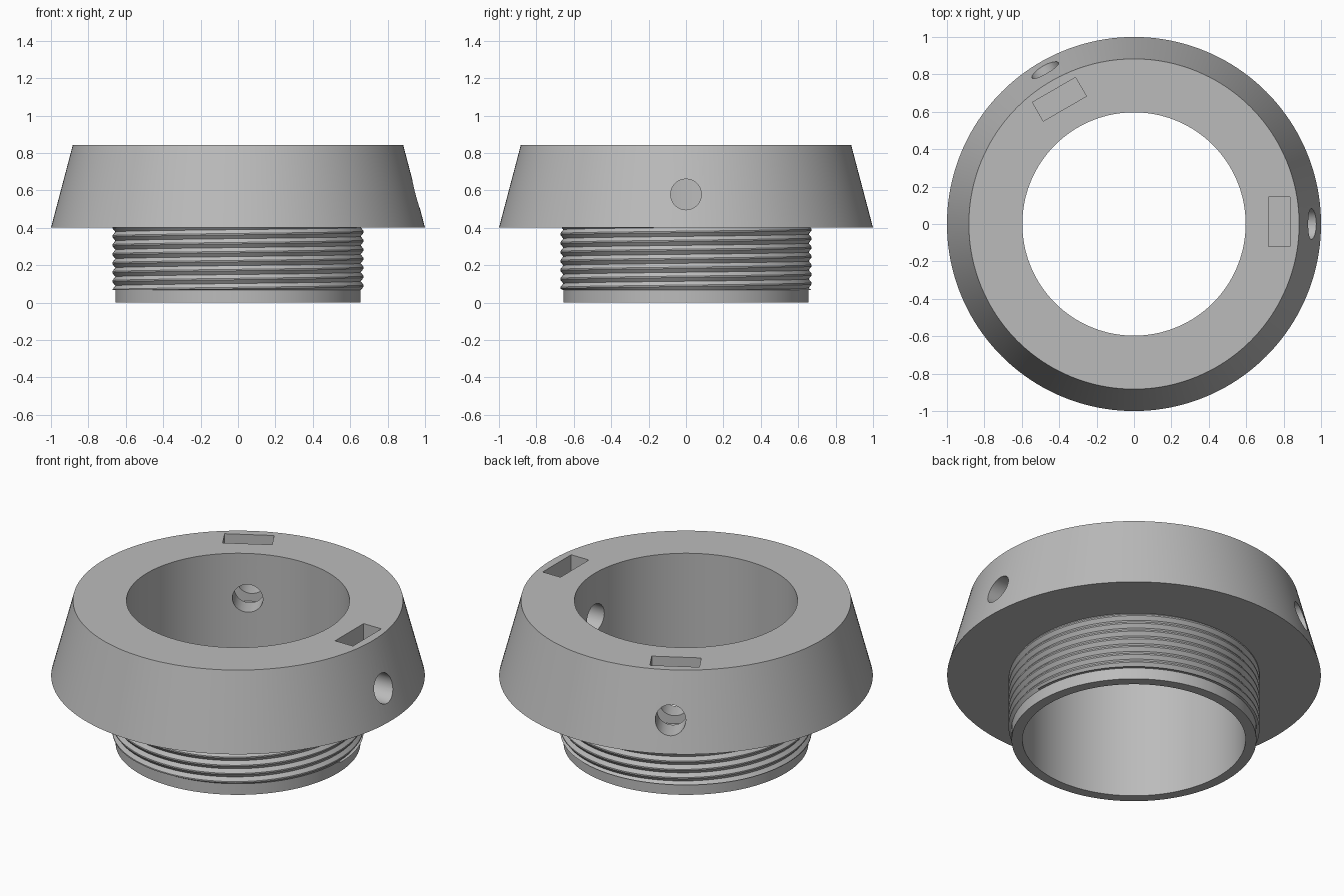
import bpy, bmesh
from math import cos, sin, pi, radians
from mathutils import Matrix

if "Cube" in bpy.data.objects:
    bpy.data.objects.remove(bpy.data.objects["Cube"])

SEGMENTS = 160
BORE, CORE = 0.597, 0.655

grey = bpy.data.materials.new("plain grey")
grey.use_nodes = True
grey.diffuse_color = (0.5, 0.5, 0.5, 1)
grey.node_tree.nodes["Principled BSDF"].inputs["Base Color"].default_value = (0.5, 0.5, 0.5, 1)


def add_object(name, bm):
    bmesh.ops.recalc_face_normals(bm, faces=bm.faces)
    mesh = bpy.data.meshes.new(name)
    bm.to_mesh(mesh)
    bm.free()
    mesh.materials.append(grey)
    obj = bpy.data.objects.new(name, mesh)
    bpy.context.collection.objects.link(obj)
    return obj


def activate(obj):
    bpy.ops.object.select_all(action='DESELECT')
    obj.select_set(True)
    bpy.context.view_layer.objects.active = obj


def lathe(name, profile):
    """Revolve a closed (radius, height) profile about z."""
    bm = bmesh.new()
    rings = []
    for i in range(SEGMENTS):
        a = 2 * pi * i / SEGMENTS
        rings.append([bm.verts.new((r * cos(a), r * sin(a), z)) for r, z in profile])
    n = len(profile)
    for i in range(SEGMENTS):
        a, b = rings[i], rings[(i + 1) % SEGMENTS]
        for j in range(n):
            k = (j + 1) % n
            bm.faces.new((a[j], b[j], b[k], a[k]))
    return add_object(name, bm)


def cut(target, cutter):
    mod = target.modifiers.new("cut", 'BOOLEAN')
    mod.object, mod.operation, mod.solver = cutter, 'DIFFERENCE', 'EXACT'
    activate(target)
    bpy.ops.object.modifier_apply(modifier=mod.name)
    bpy.data.objects.remove(cutter)


# Tapered collar with its hollow neck
body = lathe("collar_body", [(BORE, 0), (CORE, 0), (CORE, 0.40), (1.0, 0.40),
                             (0.883, 0.843), (BORE, 0.843)])

# Radial screw holes and the nut slots that meet them
for angle in (0, 120):
    turn = Matrix.Rotation(radians(angle), 4, 'Z')
    bm = bmesh.new()
    bmesh.ops.create_cone(bm, cap_ends=True, segments=48, radius1=0.082, radius2=0.082, depth=0.8,
                          matrix=turn @ Matrix.Translation((0.8, 0, 0.578)) @ Matrix.Rotation(pi / 2, 4, 'Y'))
    cut(body, add_object("hole_cutter", bm))
    bm = bmesh.new()
    bmesh.ops.create_cube(bm, size=1, matrix=turn @ Matrix.Translation((0.777, 0.012, 0.70))
                          @ Matrix.Diagonal((0.116, 0.266, 0.5, 1)))
    cut(body, add_object("slot_cutter", bm))

# Helical thread around the neck
PITCH, LOW, HIGH = 0.048, 0.066, 0.41
section = ((0, CORE + 0.001), (0.42, 0.672), (0.58, 0.672))
bm = bmesh.new()
columns = []
for i in range(SEGMENTS + 1):
    a = 2 * pi * i / SEGMENTS
    column = []
    for turn in range(-1, 8):
        for offset, r in section:
            z = LOW + PITCH * (turn + offset + i / SEGMENTS)
            column.append(bm.verts.new((r * cos(a), r * sin(a), min(max(z, LOW), HIGH))))
    columns.append(column)
for a, b in zip(columns, columns[1:]):
    for j in range(len(a) - 1):
        bm.faces.new((a[j], b[j], b[j + 1], a[j + 1]))
bmesh.ops.remove_doubles(bm, verts=bm.verts, dist=0.00005)
bmesh.ops.dissolve_degenerate(bm, edges=bm.edges, dist=0.00005)
thread = add_object("neck_thread", bm)

for obj in (body, thread):
    activate(obj)
    bpy.ops.object.shade_smooth_by_angle(angle=radians(25))
